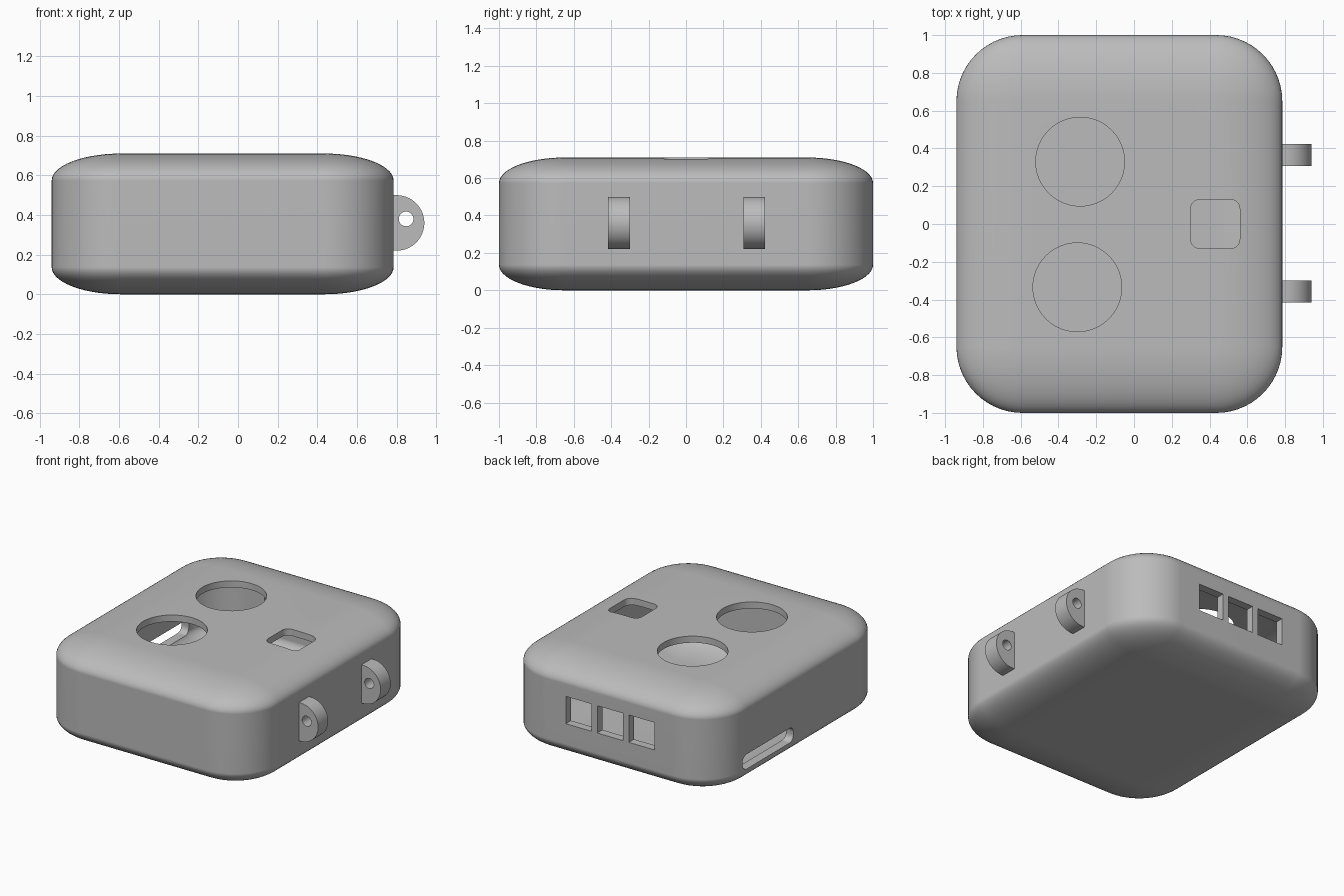
import bpy, bmesh
from math import cos, sin, pi, radians
from mathutils import Vector

old = bpy.data.objects.get("Cube")
if old:
    bpy.data.objects.remove(old, do_unlink=True)

grey = bpy.data.materials.new("plain_grey")
grey.use_nodes = True
colour = (0.5, 0.5, 0.5, 1)
grey.diffuse_color = colour
grey.node_tree.nodes["Principled BSDF"].inputs["Base Color"].default_value = colour


def make_object(name, bm):
    bmesh.ops.recalc_face_normals(bm, faces=bm.faces)
    mesh = bpy.data.meshes.new(name)
    bm.to_mesh(mesh)
    bm.free()
    mesh.materials.append(grey)
    obj = bpy.data.objects.new(name, mesh)
    bpy.context.collection.objects.link(obj)
    return obj


def pillow_box(name, lo, hi, radius, squash):
    """Box with round corners, flattened so its upper and lower fillets are elliptical."""
    lo, hi = Vector(lo), Vector(hi)
    size, mid = hi - lo, (lo + hi) / 2
    bm = bmesh.new()
    bmesh.ops.create_cube(bm, size=1)
    bmesh.ops.scale(bm, vec=(size.x, size.y, size.z / squash), verts=bm.verts)
    bmesh.ops.bevel(bm, geom=bm.edges[:], offset=radius, segments=14,
                    profile=0.5, affect='EDGES', clamp_overlap=False)
    bmesh.ops.scale(bm, vec=(1, 1, squash), verts=bm.verts)
    bmesh.ops.translate(bm, vec=mid, verts=bm.verts)
    return make_object(name, bm)


def arc(cu, cv, r, start, end, steps):
    angles = [radians(start + (end - start) * i / steps) for i in range(steps + 1)]
    return [(cu + r * cos(a), cv + r * sin(a)) for a in angles]


def rounded_rect(cu, cv, w, h, r):
    if r == 0:
        return [(cu + a * w / 2, cv + b * h / 2)
                for a, b in ((1, 1), (-1, 1), (-1, -1), (1, -1))]
    points = []
    for i, (a, b) in enumerate(((1, 1), (-1, 1), (-1, -1), (1, -1))):
        points += arc(cu + a * (w / 2 - r), cv + b * (h / 2 - r), r, 90 * i, 90 * i + 90, 8)
    return points


def circle(cu, cv, r, steps=48):
    return arc(cu, cv, r, 0, 360, steps)[:-1]


def prism(name, points, axis, lo, hi):
    """Extrude a flat outline along one axis."""
    place = {'X': lambda u, v, t: (t, u, v),
             'Y': lambda u, v, t: (u, t, v),
             'Z': lambda u, v, t: (u, v, t)}[axis]
    bm = bmesh.new()
    ends = [[bm.verts.new(place(u, v, t)) for u, v in points] for t in (lo, hi)]
    for ring in ends:
        bm.faces.new(ring)
    n = len(points)
    for i in range(n):
        j = (i + 1) % n
        bm.faces.new((ends[0][i], ends[0][j], ends[1][j], ends[1][i]))
    return make_object(name, bm)


def activate(obj):
    bpy.ops.object.select_all(action='DESELECT')
    obj.select_set(True)
    bpy.context.view_layer.objects.active = obj


def cut(obj, cutter):
    mod = obj.modifiers.new("cut", 'BOOLEAN')
    mod.operation = 'DIFFERENCE'
    mod.solver = 'EXACT'
    mod.object = cutter
    activate(obj)
    bpy.ops.object.modifier_apply(modifier=mod.name)
    bpy.data.objects.remove(cutter, do_unlink=True)


def smooth(obj):
    activate(obj)
    bpy.ops.object.shade_smooth_by_angle(angle=radians(30))
    mod = obj.modifiers.new("even_normals", 'WEIGHTED_NORMAL')
    mod.keep_sharp = True


# Hollow case
case = pillow_box("case", (-0.94, -1, 0), (0.785, 1, 0.71), 0.35, 0.39)
cut(case, pillow_box("cavity", (-0.88, -0.94, 0.05), (0.725, 0.94, 0.662), 0.29, 0.39))

# Openings in the lid: two round holes and a button hole
for x, y in ((-0.285, 0.33), (-0.3, -0.335)):
    cut(case, prism("round_hole", circle(x, y, 0.235), 'Z', 0.5, 0.9))
cut(case, prism("button_hole", rounded_rect(0.43, 0, 0.26, 0.26, 0.05), 'Z', 0.5, 0.9))

# Three square windows in the back wall
for x in (0.17, -0.085, -0.34):
    cut(case, prism("window", rounded_rect(x, 0.385, 0.207, 0.2, 0), 'Y', 0.8, 1.1))

# Long slot in the side wall
cut(case, prism("slot", rounded_rect(0.393, 0.195, 0.585, 0.108, 0.045), 'X', -1.1, -0.7))
smooth(case)

# Two strap lugs on the other side
for name, y in (("front_lug", -0.358), ("back_lug", 0.365)):
    outline = arc(0.8, 0.36, 0.14, -90, 90, 32) + [(0.75, 0.5), (0.75, 0.22)]
    lug = prism(name, outline, 'Y', y - 0.058, y + 0.058)
    cut(lug, prism("lug_hole", circle(0.848, 0.38, 0.037, 32), 'Y', y - 0.2, y + 0.2))
    smooth(lug)
